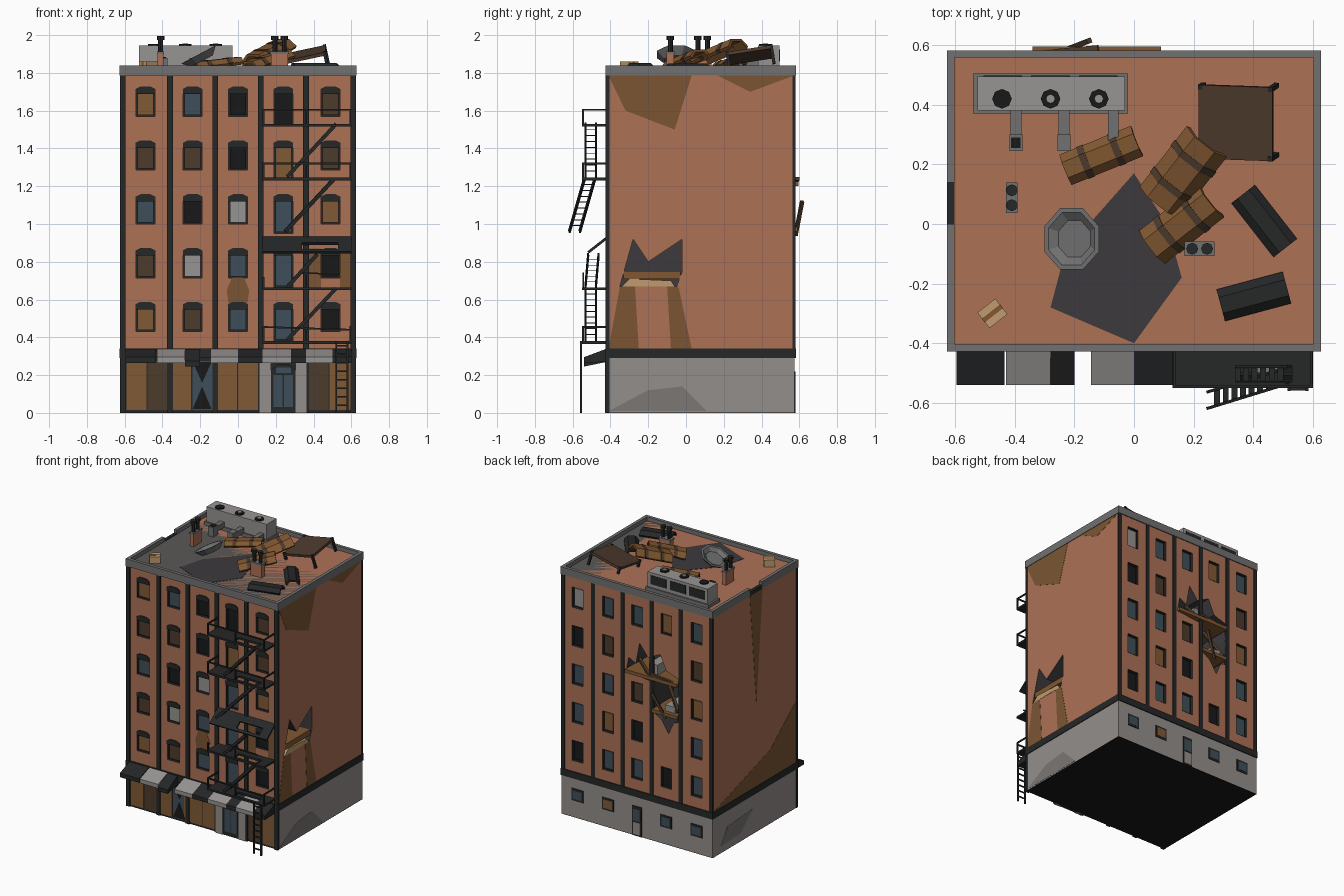
import bpy, bmesh, math
from mathutils import Matrix, Vector, Euler

if "Cube" in bpy.data.objects:
    bpy.data.objects.remove(bpy.data.objects["Cube"])

MATS = {}
COLORS = dict(brick=(172, 112, 86), dark=(42, 43, 44), stain=(122, 86, 54), board=(128, 90, 56),
              dkboard=(78, 61, 48), glass=(66, 80, 90), black=(30, 31, 32), light=(150, 147, 145),
              stone=(146, 141, 138), roof=(92, 88, 88), rim=(112, 112, 112), soot=(62, 60, 62),
              tan=(190, 155, 110), wood=(128, 88, 52), stonestain=(122, 118, 115))

def mat(key):
    if key not in MATS:
        m = MATS[key] = bpy.data.materials.new(key)
        m.diffuse_color = [(c / 255) ** 2.2 for c in COLORS[key]] + [1]
        m.use_nodes = True
        m.node_tree.nodes["Principled BSDF"].inputs["Base Color"].default_value = m.diffuse_color
    return MATS[key]

def finish(name, bm, key, M=None):
    bmesh.ops.recalc_face_normals(bm, faces=bm.faces)
    me = bpy.data.meshes.new(name)
    bm.to_mesh(me)
    bm.free()
    me.materials.append(mat(key))
    o = bpy.data.objects.new(name, me)
    bpy.context.collection.objects.link(o)
    if M:
        o.matrix_world = M
    return o

def add_prism(bm, pts, axis, lo, hi):
    put = {'x': lambda p, h: (h, p[0], p[1]), 'y': lambda p, h: (p[0], h, p[1]), 'z': lambda p, h: (p[0], p[1], h)}[axis]
    a, b = [[bm.verts.new(put(p, h)) for p in pts] for h in (lo, hi)]
    bm.faces.new(a)
    bm.faces.new(b[::-1])
    for i in range(len(pts)):
        j = (i + 1) % len(pts)
        bm.faces.new((a[i], a[j], b[j], b[i]))

def add_box(bm, x0, x1, y0, y1, z0, z1):
    add_prism(bm, [(x0, y0), (x1, y0), (x1, y1), (x0, y1)], 'z', z0, z1)

def add_beam(bm, a, b, w=.012, h=None):
    a, b = Vector(a), Vector(b)
    d = b - a
    M = Matrix.Translation((a + b) / 2) @ d.to_track_quat('Z', 'Y').to_matrix().to_4x4() @ Matrix.Diagonal((w, h or w, d.length, 1))
    bmesh.ops.create_cube(bm, size=1, matrix=M)

def add_cyl(bm, x, y, z0, z1, r, r2=None, n=8):
    bmesh.ops.create_cone(bm, cap_ends=True, segments=n, radius1=r, radius2=r if r2 is None else r2, depth=z1 - z0,
                          matrix=Matrix.Translation((x, y, (z0 + z1) / 2)))

def boxes(name, key, *bs, M=None):
    bm = bmesh.new()
    for b in bs:
        add_box(bm, *b)
    return finish(name, bm, key, M)

def beams(name, key, *bs):
    bm = bmesh.new()
    for b in bs:
        add_beam(bm, *b)
    return finish(name, bm, key)

def prism(name, key, pts, axis, lo, hi, M=None):
    bm = bmesh.new()
    add_prism(bm, pts, axis, lo, hi)
    return finish(name, bm, key, M)

COLS = (-.49, -.24, 0, .24, .49)
ROWS = [.43 + .285 * i for i in range(5)]
F, B = -.415, .575                       # brick planes front and back

def arch(x, z, w=.05, z0=0):
    return [(x - w, z + z0), (x + w, z + z0), (x + w, z + .145), (x + w / 2, z + .158), (x - w / 2, z + .158), (x - w, z + .145)]

# Brick body with window recesses and blast holes
body = boxes('brick_body', 'brick', (-.622, .622, F, B, .3, 1.81))
cut, holes = bmesh.new(), bmesh.new()
front_panes = ['board dkboard glass glass black', 'dkboard light glass glass black', 'glass black light glass board',
               'dkboard dkboard black board dkboard', 'board glass black black dkboard']
back_panes = ['glass black glass glass black', 'glass glass black board glass', 'board glass dkboard glass glass',
              'dkboard glass glass dkboard black', 'glass board glass glass light']
panes, arches = {}, bmesh.new()
for r, z in enumerate(ROWS):
    for c, x in enumerate(COLS):
        low = -.05 if c == 3 else 0
        add_prism(cut, arch(x, z, .05, low), 'y', F - .02, F + .02)
        add_prism(arches, arch(x, z, .052, .118), 'y', F - .006, F + .018)
        add_box(panes.setdefault(front_panes[r].split()[c], bmesh.new()), x - .042, x + .042, F + .012, F + .024, z + low + .008, z + .12)
        if (r, c) in ((1, 1), (2, 1), (3, 1), (3, 2)):
            continue
        add_box(cut, x - .045, x + .045, B - .02, B + .02, z - .01, z + .14)
        add_box(panes.setdefault(back_panes[r].split()[c], bmesh.new()), x - .035, x + .035, B - .024, B - .012, z, z + .13)
back_hole = [(.09, 1.2), (.07, 1.31), (.01, 1.28), (-.02, 1.44), (-.09, 1.35), (-.19, 1.4), (-.24, 1.29), (-.36, 1.25), (-.34, 1.12),
             (-.36, .94), (-.3, .92), (-.26, .83), (-.2, .92), (-.12, .97), (-.14, 1.18)]
side_hole = [(-.35, .67), (-.28, .92), (-.2, .8), (-.02, .92), (-.02, .75), (-.05, .67)]
add_prism(holes, back_hole, 'y', B - .25, B + .03)
add_prism(holes, side_hole, 'x', .46, .65)
for bm, key in ((cut, 'dark'), (holes, 'soot')):
    k = finish('cutter', bm, key)
    k.hide_render = True
    m = body.modifiers.new('cut', 'BOOLEAN')
    m.object, m.operation, m.solver, m.material_mode = k, 'DIFFERENCE', 'EXACT', 'TRANSFER'
    bpy.context.view_layer.objects.active = body
    bpy.ops.object.modifier_apply(modifier=m.name)
    bpy.data.objects.remove(k)
finish('window_arches', arches, 'dark')
for key, bm in panes.items():
    finish('window_panes_' + key, bm, key)

# Broken floors and debris in the holes
boxes('broken_floors', 'wood', (-.34, .09, .34, .595, 1.2, 1.225), (-.34, -.13, .34, .59, .96, .985), (.47, .618, -.33, -.03, .71, .75))
beams('hole_debris', 'dkboard', ((-.24, .58, .94), (-.15, .615, 1.12), .018), ((-.1, .57, 1.22), (.05, .52, 1.33), .02),
      ((-.33, .56, 1.0), (-.2, .5, 1.17), .02), ((-.12, .59, 1.24), (-.34, .57, 1.21), .02))
prism('hole_rubble', 'tan', [(-.34, .67), (-.06, .67), (-.08, .7), (-.3, .71)], 'x', .5, .624)
boxes('rubble_blocks', 'light', (-.3, -.22, .4, .56, .985, 1.03), (-.15, -.08, .42, .55, 1.225, 1.3))

# Pilasters, stone base, belt, roof and parapet
px = (-.61, -.36, -.12, .12, .36, .61)
boxes('pilasters', 'dark', *[(x - .015, x + .015, -.425, F + .01, 0, 1.79) for x in px],
      *[(x - .015, x + .015, B - .01, .58, .34, 1.79) for x in px])
boxes('stone_base', 'stone', (-.622, .622, -.41, B, .003, .3))
boxes('underside', 'black', (-.622, .622, -.41, B, 0, .004))
boxes('belt_course', 'dark', (-.627, .627, -.427, .582, .29, .34))
boxes('roof_deck', 'roof', (-.61, .61, -.41, .565, 1.78, 1.81))
boxes('parapet', 'rim', (-.627, .627, -.427, -.403, 1.785, 1.84), (-.627, .627, .558, .582, 1.785, 1.84), (.603, .627, -.41, .57, 1.785, 1.84),
      (-.627, -.603, -.41, 0, 1.785, 1.84), (-.627, -.603, .14, .57, 1.785, 1.84))
boxes('parapet_break', 'dark', (-.627, -.603, 0, .14, 1.785, 1.815))

# Stains on walls and roof
for i, p in enumerate(([(-.41, 1.785), (.03, 1.785), (-.06, 1.5), (-.32, 1.6)], [(.17, 1.785), (.57, 1.785), (.34, 1.7)],
                       [(-.35, .67), (-.27, .67), (-.25, .34), (-.41, .34)], [(-.1, .67), (-.04, .67), (.03, .34), (-.08, .34)])):
    prism(f'right_stain_{i}', 'stain', p, 'x', .62, .6235)
for i, p in enumerate(([(-.01, 1.785), (.14, 1.785), (.06, .95)], [(-.41, .34), (.56, .34), (-.1, .55), (-.41, .8)])):
    prism(f'left_stain_{i}', 'stain', p, 'x', -.6235, -.62)
prism('front_stain_a', 'stain', [(-.05, .58), (.05, .58), (.06, .65), (.03, .72), (-.03, .72), (-.06, .65)], 'y', F - .002, F)
boxes('front_stain_b', 'stain', (.375, .44, F - .002, F, .66, .87), (.54, .595, F - .002, F, .66, .87))
prism('base_stain_right', 'stonestain', [(-.41, .01), (-.2, .12), (-.02, .14), (.11, .01)], 'x', .62, .6235)
prism('base_stain_left', 'stonestain', [(.48, .05), (.4, .17), (.1, .19), (.25, .06)], 'x', -.6235, -.62)
prism('roof_stain', 'soot', [(0, -.4), (.16, -.18), (.11, 0), (0, .17), (-.23, -.09), (-.28, -.28)], 'z', 1.81, 1.812)

# Ground floor: boarded shop front, entrance, back windows
boxes('shop_frame', 'dark', (-.6, .6, -.414, -.405, 0, .29))
for i, (x0, x1, key) in enumerate(((-.59, -.485, 'board'), (-.48, -.37, 'dkboard'), (-.345, -.25, 'board'), (-.24, -.135, 'glass'),
                                   (-.15, -.005, 'board'), (0, .105, 'board'), (.375, .48, 'dkboard'), (.485, .595, 'board'))):
    boxes(f'shop_panel_{i}', key, (x0, x1, -.419, -.41, .015, .275))
for i, p in enumerate(([(-.24, .27), (-.14, .27), (-.19, .16)], [(-.24, .02), (-.19, .14), (-.14, .02)])):
    prism(f'broken_shop_glass_{i}', 'black', p, 'y', -.421, -.412)
boxes('door_surround', 'stone', (.115, .175, -.43, -.41, 0, .285), (.305, .362, -.43, -.41, 0, .285), (.17, .31, -.43, -.41, .262, .285))
prism('door_frame', 'dark', [(.175, 0), (.305, 0), (.305, .225), (.27, .255), (.21, .255), (.175, .225)], 'y', -.425, -.41)
boxes('door_glass', 'glass', (.188, .236, -.428, -.42, .03, .2), (.244, .292, -.428, -.42, .03, .2), (.2, .28, -.428, -.42, .21, .24))
boxes('back_base_frames', 'dark', (-.04, .04, B, B + .004, 0, .22), *[(x - .048, x + .048, B, B + .004, .125, .215) for x in COLS if x])
boxes('back_base_panes', 'glass', (-.03, .03, B, B + .006, .11, .2), *[(x - .036, x + .036, B, B + .006, .138, .202) for x in COLS if x and x != .24])
boxes('back_base_board', 'board', (.204, .276, B, B + .006, .138, .202))
boxes('back_door_leaf', 'stone', (-.03, .03, B, B + .006, .01, .1))

# Striped awning with a collapsed gap
for i, (x0, x1, drop) in enumerate(((-.595, -.435, 0), (-.43, -.28, 0), (-.28, -.2, .02), (-.145, 0, 0), (0, .13, 0), (.13, .28, 0),
                                    (.28, .36, 0), (.36, .5, 0), (.5, .6, 0))):
    p = [(-.42, .34), (-.54, .295 - drop), (-.54, .265 - drop), (-.42, .27)]
    prism(f'awning_stripe_{i}', 'light' if i in (1, 3, 5, 7) else 'dark', p, 'x', x0, x1)

# Fire escape: platforms with stair openings, rails, stairs, ladder
def platform(bm, z):
    for b in ((.13, .6, -.475, -.42), (.13, .6, -.55, -.53), (.13, .34, -.53, -.475), (.53, .6, -.53, -.475)):
        add_box(bm, *b, z - .014, z)

def stair(bm, lo, hi, w=.055, n=9):
    lo, hi, s = Vector(lo), Vector(hi), Vector((0, w / 2, 0))
    for k in (-1, 1):
        add_beam(bm, lo + k * s, hi + k * s, .01, .02)
    for i in range(1, n):
        p = lo.lerp(hi, i / n)
        add_beam(bm, p - s, p + s, .02, .005)

esc = bmesh.new()
for z in (1.53, 1.245, .665, .38):
    platform(esc, z)
for z, h in ((1.53, .075), (1.245, .075), (.38, .075)):
    for x in (.135, .36, .595):
        add_beam(esc, (x, -.545, z), (x, -.545, z + h), .009)
    add_beam(esc, (.13, -.545, z + h), (.6, -.545, z + h if z > 1 else z + h * .8), .009)
    for x in (.135, .595):
        add_beam(esc, (x, -.545, z + h), (x, -.42, z + h), .009)
for b in (((.36, -.545, .665), (.36, -.545, .74)), ((.34, -.545, .74), (.54, -.545, .735)), ((.135, -.545, .665), (.135, -.545, .72))):
    add_beam(esc, *b, .008)
stair(esc, (.26, -.505, 1.25), (.52, -.505, 1.53))
stair(esc, (.25, -.59, .96), (.51, -.51, 1.24))
stair(esc, (.26, -.505, .665), (.42, -.49, .84), n=6)
stair(esc, (.26, -.505, .385), (.52, -.505, .66))
for x in (.52, .58):
    add_beam(esc, (x, -.555, 0), (x, -.555, .38), .01)
for i in range(8):
    add_beam(esc, (.52, -.555, .04 + .045 * i), (.58, -.555, .04 + .045 * i), .008)
finish('fire_escape', esc, 'dark')
fallen = bmesh.new()
platform(fallen, 0)
finish('fallen_platform', fallen, 'dark', Matrix.Translation((0, -.42, .935)) @ Matrix.Rotation(math.radians(38), 4, 'X') @ Matrix.Translation((0, .42, 0)))

# Rooftop cooling unit with fans and ducts
boxes('cooling_plinth', 'rim', (-.54, -.02, .37, .505, 1.81, 1.835))
boxes('cooling_unit', 'light', (-.525, -.03, .38, .495, 1.835, 1.945))
fans, hubs = bmesh.new(), bmesh.new()
for i, x in enumerate((-.443, -.28, -.118)):
    add_cyl(fans, x, .42, 1.94, 1.952, .033)
    if i:
        add_cyl(hubs, x, .42, 1.95, 1.956, .014)
finish('fans', fans, 'black')
finish('fan_hubs', hubs, 'light')
boxes('unit_grilles', 'dark', *[(x - .065, x + .065, .49, .498, 1.86, 1.925) for x in (-.44, -.28, -.12)])
boxes('ducts', 'rim', *[(x - .018, x + .018, .28, .38, 1.83, 1.87) for x in (-.396, -.235, -.07)],
      *[(x - .022, x + .022, .245, .3, 1.81, 1.88) for x in (-.396, -.235)])
boxes('duct_mouth', 'black', (-.412, -.38, .255, .29, 1.87, 1.883))

# Chimneys with pots
for n, (cx, cy, dx, dy) in enumerate(((-.41, .088, 0, .05), (.22, -.083, .05, 0))):
    hx, hy = .019 + dx * .62, .024 + dy * .55
    boxes(f'chimney_{n}', 'brick', (cx - hx + .004, cx + hx - .004, cy - hy + .004, cy + hy - .004, 1.81, 1.9))
    boxes(f'chimney_cap_{n}', 'rim', (cx - hx, cx + hx, cy - hy, cy + hy, 1.9, 1.912))
    pots = bmesh.new()
    for k in (-.5, .5):
        x, y = cx + k * dx, cy + k * dy
        add_cyl(pots, x, y, 1.91, 1.98, .013)
        add_cyl(pots, x, y, 1.975, 1.995, .02)
    finish(f'chimney_pots_{n}', pots, 'dark')

# Collapsed water tank: lid, stand, stave panels
def place(x, y, z, rx=0, ry=0, rz=0):
    return Matrix.Translation((x, y, z)) @ Euler([math.radians(a) for a in (rx, ry, rz)]).to_matrix().to_4x4()

lid = bmesh.new()
rings = [[lid.verts.new((r * math.cos(math.pi * (i + .5) / 4), r * math.sin(math.pi * (i + .5) / 4), z)) for i in range(8)]
         for r, z in ((.07, -.02), (.112, .02), (.095, .02), (.066, 0))]
for a, b in zip(rings, rings[1:]):
    for i in range(8):
        lid.faces.new((a[i], a[i - 1], b[i - 1], b[i]))
lid.faces.new(rings[0])
lid.faces.new(rings[-1])
finish('tank_lid', lid, 'rim', place(-.2, -.05, 1.88, 0, -28, 0))

def staves(name, key, L, W, M, bands=True):
    def sec(g):
        q = [(-W / 2, 0), (-W / 4, W * .24), (W / 4, W * .24), (W / 2, 0)]
        return [(y * (1 + g), z + g * .05) for y, z in q] + [(y * .85, z - .014) for y, z in q[::-1]]
    prism(name, key, sec(0), 'x', -L / 2, L / 2, M)
    if bands:
        for i, x in enumerate((-L * .22, L * .22)):
            prism(f'{name}_band_{i}', 'dkboard', sec(.04), 'x', x - .012, x + .012, M)

staves('tank_panel_a', 'wood', .26, .11, place(-.11, .23, 1.845, 0, -6, 22))
staves('tank_panel_b', 'wood', .27, .17, place(.165, .175, 1.9, 0, -18, 52))
staves('tank_panel_c', 'wood', .26, .14, place(.16, .0, 1.86, 0, -14, 38))
staves('tank_panel_d', 'dark', .23, .1, place(.437, .01, 1.825, 0, 0, -52), False)
staves('tank_panel_e', 'dark', .23, .11, place(.402, -.243, 1.825, 0, 0, 15), False)
T = place(.342, .34, 1.893, 9, -12, -2)
boxes('tank_stand_top', 'dkboard', (-.127, .127, -.125, .125, -.008, .01), M=T)
boxes('tank_stand_legs', 'dark', *[(x - .008, x + .008, y - .008, y + .008, -.09 if x > 0 else -.04, .014) for x in (-.12, .12) for y in (-.118, .118)], M=T)
C = place(-.475, -.3, 1.81, 0, 0, 38)
boxes('crate', 'tan', (-.038, .038, -.033, .033, 0, .05), M=C)
boxes('crate_strap', 'wood', (-.039, .039, -.008, .008, 0, .051), M=C)
